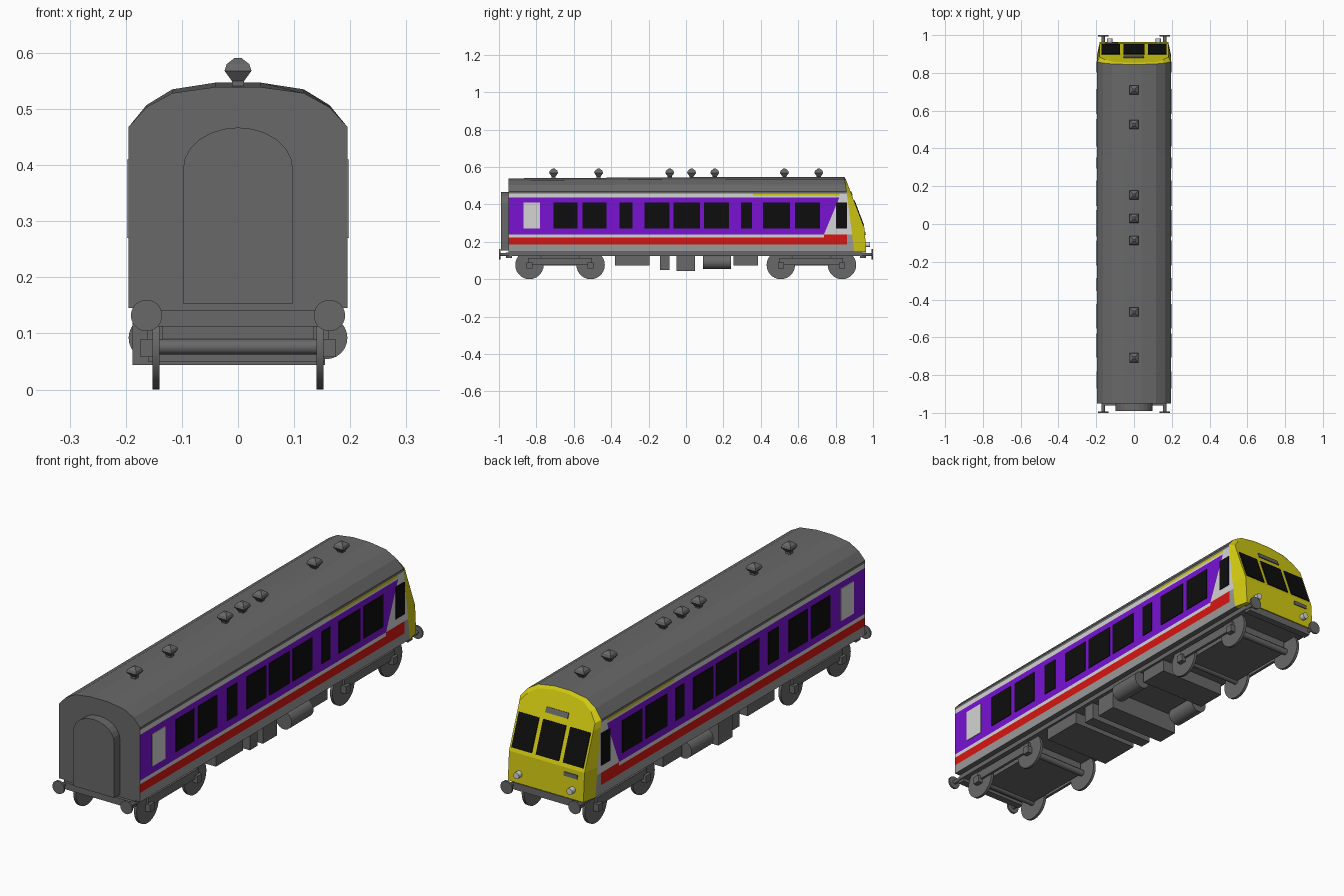
import bpy, bmesh, math
from mathutils import Matrix, Vector

if "Cube" in bpy.data.objects:
    bpy.data.objects.remove(bpy.data.objects["Cube"])


def mat(name, rgb):
    m = bpy.data.materials.new(name)
    m.diffuse_color = (*rgb, 1)
    m.use_nodes = True
    m.node_tree.nodes["Principled BSDF"].inputs["Base Color"].default_value = m.diffuse_color
    return m


DARK = mat("dark grey", (0.14, 0.14, 0.14))
MID = mat("mid grey", (0.32, 0.32, 0.32))
LIGHT = mat("light grey", (0.66, 0.66, 0.66))
PURPLE = mat("purple", (0.19, 0.006, 0.65))
RED = mat("red", (0.68, 0.008, 0.006))
YELLOW = mat("yellow", (0.65, 0.6, 0.006))
BLACK = mat("black", (0.004, 0.004, 0.004))


def finish(bm, name, mats, smooth=False):
    bmesh.ops.recalc_face_normals(bm, faces=bm.faces)
    me = bpy.data.meshes.new(name)
    bm.to_mesh(me)
    bm.free()
    for m in mats:
        me.materials.append(m)
    ob = bpy.data.objects.new(name, me)
    bpy.context.collection.objects.link(ob)
    if smooth:
        for p in me.polygons:
            p.use_smooth = True
        me.set_sharp_from_angle(angle=math.radians(35))
    return ob


def hexa(name, corners, m):
    """Solid from four lower and four upper corners."""
    bm = bmesh.new()
    v = [bm.verts.new(c) for c in corners]
    for f in ((0, 1, 2, 3), (4, 5, 6, 7), (0, 1, 5, 4), (1, 2, 6, 5), (2, 3, 7, 6), (3, 0, 4, 7)):
        bm.faces.new([v[i] for i in f])
    return finish(bm, name, [m])


def box(name, x, y, z, m):
    q = ((0, 0), (1, 0), (1, 1), (0, 1))
    return hexa(name, [(x[a], y[b], z[k]) for k in (0, 1) for a, b in q], m)


def cyl(name, loc, r, depth, axis, m, seg=24, r2=None):
    bm = bmesh.new()
    rot = Matrix.Rotation(math.pi / 2, 4, 'Y' if axis == 'X' else 'X')
    bmesh.ops.create_cone(bm, cap_ends=True, segments=seg, radius1=r, radius2=r2 or r,
                          depth=depth, matrix=Matrix.Translation(loc) @ rot)
    return finish(bm, name, [m], True)


# ---- body shell: cross-section rings lofted along y, stripes by height
W = 0.195
levels = [.145, .185, .222, .238, .274, .437, .447, .457, .468]
half = [(W, z) for z in levels] + [(.163, .507), (.117, .535), (.04, .547)]
section = half + [(-x, z) for x, z in reversed(half)]
N = len(section)


def cab_edge(z):      # slanted joint between body side and nose
    return .90 - .127 * (z - .145) if z < .46 else .86 - .17 * (z - .46)


def front_y(z):       # raked windscreen above, near-upright panel below
    return .963 - .064 * (z - .145) if z < .27 else .955 - .38 * (z - .27)


def diagonal(z):      # slanted end of the purple band
    return .737 + .417 * (min(max(z, .238), .437) - .238)


def side_material(z, col):
    if z > .457:
        return 0
    if z < .185:
        return 1
    if col == 3:
        return 1 if z < .238 else 2
    if z < .222:
        return 4
    if z < .238:
        return 4 if col == 2 else 2
    if z < .437:
        return 2 if col == 2 else 3
    return 5 if z > .447 and col == 1 else 2


stations = [lambda z: -.95, lambda z: .357, diagonal,
            lambda z: min(.862, cab_edge(z) - .004), cab_edge]
bm = bmesh.new()
rings = []
for k, st in enumerate(stations):
    drop = .9 if k == 0 else 1
    rings.append([bm.verts.new((x, st(z), z if z <= .468 else .468 + (z - .468) * drop))
                  for x, z in section])
for c in range(4):
    for i in range(N):
        j = (i + 1) % N
        f = bm.faces.new((rings[c][i], rings[c][j], rings[c + 1][j], rings[c + 1][i]))
        zm = (section[i][1] + section[j][1]) / 2
        f.material_index = 0 if i in (N // 2 - 1, N - 1) else side_material(zm, c)
bm.faces.new(rings[0])
finish(bm, "body_shell", [DARK, MID, LIGHT, PURPLE, RED, YELLOW])

# ---- yellow cab nose
bm = bmesh.new()
back = [bm.verts.new((x, cab_edge(z), z)) for x, z in section]
front = []
for x, z in section:
    zz = .145 + (z - .145) * .97
    front.append(bm.verts.new((x * .93, front_y(zz), zz)))
for i in range(N):
    j = (i + 1) % N
    bm.faces.new((back[i], back[j], front[j], front[i]))
for i in range(N // 2 - 1):
    bm.faces.new((front[i], front[i + 1], front[N - 2 - i], front[N - 1 - i]))
finish(bm, "cab_nose", [YELLOW])


def nose_plate(name, x0, x1, z0, z1, m):
    n = Vector((0, 1, .38 if z0 > .27 else .064)).normalized()
    pts = [Vector((x, front_y(z), z)) for x, z in ((x0, z0), (x1, z0), (x1, z1), (x0, z1))]
    hexa(name, [p - n * .002 for p in pts] + [p + n * .004 for p in pts], m)


for x0, x1 in ((-.172, -.075), (-.055, .055), (.075, .172)):
    nose_plate("windscreen", x0, x1, .285, .42, BLACK)
nose_plate("route_panel", -.055, .052, .446, .468, DARK)
nose_plate("small_panel", -.15, -.085, .235, .252, DARK)

# ---- side windows and door windows, both sides
windows = [(-.708, -.58), (-.553, -.424), (-.355, -.285), (-.221, -.087), (-.066, .074),
           (.095, .229), (.293, .352), (.411, .556), (.582, .716), (.802, .861)]
for s in (-1, 1):
    xs = (s * (W - .002), s * (W + .003))
    for w in windows:
        box("side_window", xs, w, (.27, .41), BLACK)
    box("door_window", xs, (-.87, -.78), (.27, .41), LIGHT)

# ---- rear gangway with arched top
bm = bmesh.new()
arch = [(-.098, .153), (.098, .153)] + [
    (.098 * math.cos(a), .393 + .074 * math.sin(a))
    for a in (math.pi * k / 12 for k in range(13))]
face = bm.faces.new([bm.verts.new((x, -.99, z)) for x, z in arch])
ext = bmesh.ops.extrude_face_region(bm, geom=[face])
bmesh.ops.translate(bm, vec=(0, .045, 0),
                    verts=[g for g in ext['geom'] if isinstance(g, bmesh.types.BMVert)])
finish(bm, "rear_gangway", [DARK])

# ---- roof vents: flared square mushrooms
for y in (-.708, -.467, -.087, .03, .154, .526, .71):
    bm = bmesh.new()
    prev = None
    for h, z in ((.011, .535), (.011, .55), (.024, .568), (.02, .58), (.006, .591)):
        ring = [bm.verts.new((a * h, y + b * h, z)) for a, b in ((-1, -1), (1, -1), (1, 1), (-1, 1))]
        if prev:
            for i in range(4):
                bm.faces.new((prev[i], prev[(i + 1) % 4], ring[(i + 1) % 4], ring[i]))
        else:
            bm.faces.new(ring)
        prev = ring
    bm.faces.new(prev)
    finish(bm, "roof_vent", [DARK])

# ---- underframe, buffer beams, buffers, lamps
box("underframe", (-.17, .17), (-.95, .94), (.125, .148), DARK)
for e in (-1, 1):
    box("buffer_beam", (-.165, .165), (e * .93, e * .962), (.112, .142), DARK)
    for s in (-1, 1):
        cyl("buffer_shaft", (s * .163, e * .968, .132), .009, .056, 'Y', DARK, 12)
        cyl("buffer_head", (s * .163, e * .996, .132), .028, .008, 'Y', DARK)
for s in (-1, 1):
    cyl("headlamp", (s * .128, .968, .185), .014, .03, 'Y', LIGHT, 12)

# ---- bogies
for yc in (-.6735, .6705):
    box("bogie_frame", (-.135, .135), (yc - .16, yc + .16), (.072, .128), DARK)
    for s in (-1, 1):
        box("bogie_side_bar", (s * .15, s * .162), (yc - .17, yc + .17), (.075, .113), DARK)
        for d in (-.1635, .1635):
            cyl("wheel", (s * .146, yc + d, .076), .076, .012, 'X', DARK, 28)
            box("axle_box", (s * .15, s * .174), (yc + d - .016, yc + d + .016), (.058, .09), DARK)
    for d in (-.1635, .1635):
        cyl("axle", (0, yc + d, .076), .014, .29, 'X', DARK, 12)

# ---- underfloor equipment
for x, y, z in (((-.16, .16), (-.38, -.194), .072), ((-.16, .155), (-.14, -.087), .05),
                ((-.188, .155), (-.05, .047), .044), ((-.16, .16), (.255, .385), .072)):
    box("equipment_box", x, y, (z, .14), DARK)
for s in (-1, 1):
    cyl("tank", (s * .157, .165, .092), .038, .15, 'Y', DARK)
